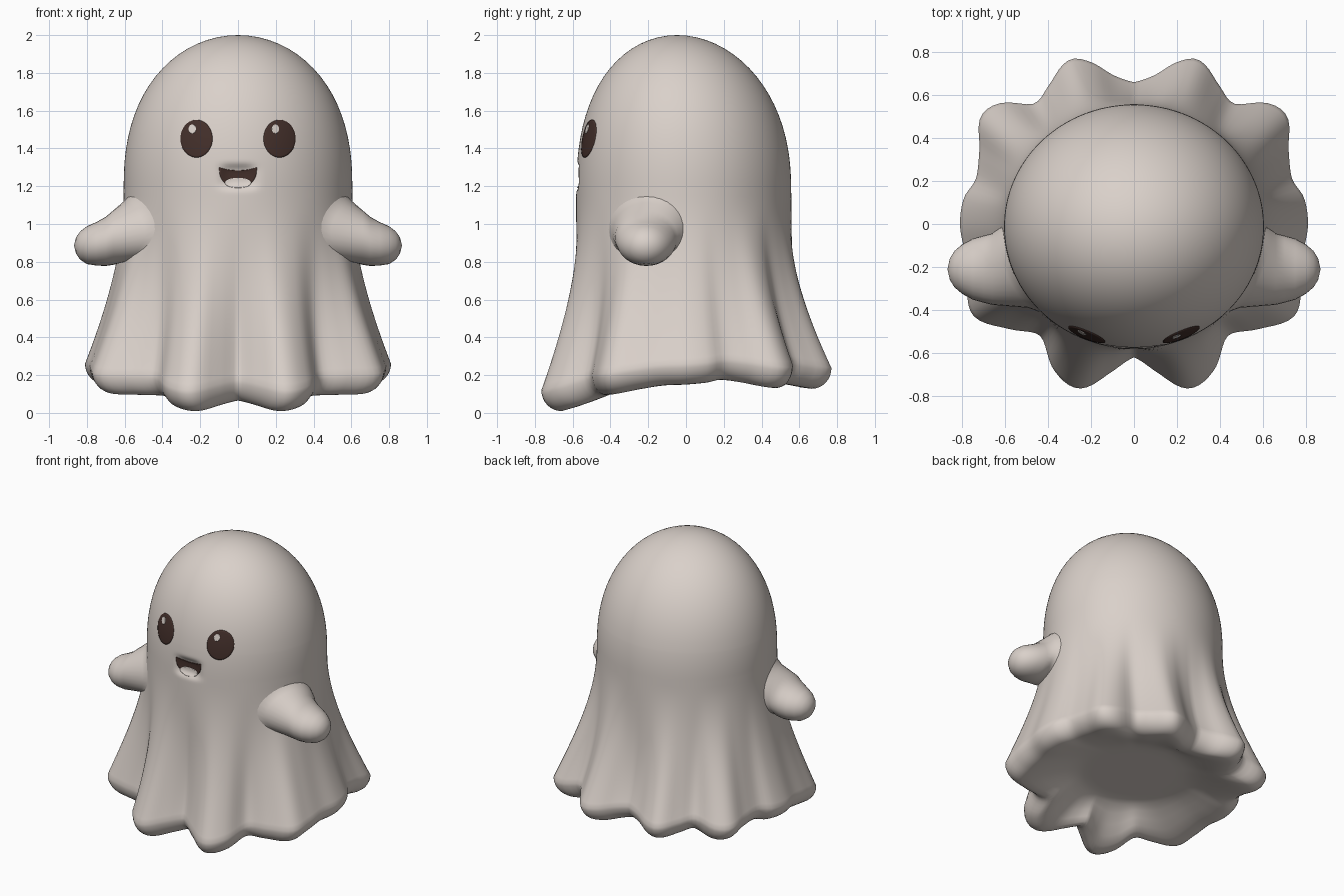
import bpy, bmesh, math

if "Cube" in bpy.data.objects:
    bpy.data.objects.remove(bpy.data.objects["Cube"])

def material(name, rgb):
    m = bpy.data.materials.new(name)
    m.diffuse_color = (*rgb, 1)
    m.use_nodes = True
    m.node_tree.nodes["Principled BSDF"].inputs["Base Color"].default_value = m.diffuse_color
    return m

CREAM = material("warm_cream", (0.70, 0.635, 0.59))
BROWN = material("dark_brown", (0.055, 0.028, 0.023))

# Hem outline: angle from the front, radius, hem height (mirrored left/right)
HEM = [(0, .62, .065), (8, .69, .045), (18, .805, .01), (28, .78, .03), (40, .68, .085),
       (50, .76, .095), (60, .86, .10), (70, .83, .125), (80, .80, .145), (90, .81, .15),
       (99, .80, .16), (106, .765, .175), (116, .80, .16), (125, .87, .135), (132, .84, .135),
       (140, .73, .165), (148, .755, .15), (158, .82, .13), (164, .79, .13), (172, .70, .15),
       (180, .66, .165)]

def hem(angle):
    """Smoothly interpolated (radius, height) of the hem."""
    d = abs((math.degrees(angle) + 180) % 360 - 180)
    i = next((k for k in range(len(HEM) - 1) if d <= HEM[k + 1][0]), len(HEM) - 2)
    p0, p1, p2, p3 = HEM[max(i - 1, 0)], HEM[i], HEM[i + 1], HEM[min(i + 2, len(HEM) - 1)]
    u = (d - p1[0]) / (p2[0] - p1[0])
    return [0.5 * (2 * p1[c] + (p2[c] - p0[c]) * u
                   + (2 * p0[c] - 5 * p1[c] + 4 * p2[c] - p3[c]) * u * u
                   + (3 * p1[c] - p0[c] - 3 * p2[c] + p3[c]) * u ** 3) for c in (1, 2)]

def section(z):
    """Half width, half depth and y centre of the plain upper body."""
    u = max(0, (z - 1.2) / 0.8)
    a = 0.605 * math.sqrt(max(0, 1 - u ** 2.3)) + 0.015 * max(0, 1.2 - z)
    return a, a * (0.94 - 0.02 * u), -0.012 - 0.035 * u * u

def dent(x, z):
    """Depth of the hollow around the mouth."""
    return 0.03 * math.exp(-(x / 0.09) ** 4 - ((z - 1.25) / 0.06) ** 4)

def body_point(t, z):
    a, b, cy = section(z)
    x, y = a * math.sin(t), cy - b * math.cos(t)
    return x, y + (dent(x, z) if y < 0 else 0), z

def skin(name, rings, mat, close_start=None, close_end=None):
    """Loft closed rings of points, with optional end poles."""
    bm = bmesh.new()
    loops = [[bm.verts.new(p) for p in r] for r in rings]
    n = len(loops[0])
    for r0, r1 in zip(loops, loops[1:]):
        for i in range(n):
            bm.faces.new((r0[i], r0[(i + 1) % n], r1[(i + 1) % n], r1[i]))
    for pole, loop in ((close_start, loops[0]), (close_end, loops[-1])):
        if pole:
            v = bm.verts.new(pole)
            for i in range(n):
                bm.faces.new((v, loop[i], loop[(i + 1) % n]))
    bmesh.ops.recalc_face_normals(bm, faces=bm.faces)
    me = bpy.data.meshes.new(name)
    bm.to_mesh(me)
    bm.free()
    me.materials.append(mat)
    me.polygons.foreach_set("use_smooth", [True] * len(me.polygons))
    ob = bpy.data.objects.new(name, me)
    bpy.context.collection.objects.link(ob)
    return ob

# Body: dome, flaring folded skirt, rolled hem and hollow underside
N = 180
ANGLES = [2 * math.pi * i / N for i in range(N)]
TOP = 1.14
rings = []
for k in range(1, 17):                                   # dome
    z = 1.4 + 0.6 * math.cos(k / 16 * math.pi / 2)
    rings.append([body_point(t, z) for t in ANGLES])
for k in range(1, 25):                                   # face band
    z = 1.4 - (1.4 - TOP) * k / 24
    rings.append([body_point(t, z) for t in ANGLES])
for k in range(1, 31):                                   # skirt
    s, ring = k / 30, []
    for t in ANGLES:
        R, h = hem(t)
        z = TOP + (h + 0.11 - TOP) * s
        x, y, _ = body_point(t, z)
        w = s ** 2.05
        f = 1.3 * (R - 0.77) * s * s * (1 - s)
        ring.append((x + (R * math.sin(t) - x) * w + f * math.sin(t),
                     y + (-R * math.cos(t) - y) * w - f * math.cos(t), z))
    rings.append(ring)

def under_ring(fn):
    ring = []
    for t in ANGLES:
        r, z = fn(*hem(t))
        ring.append((r * math.sin(t), -r * math.cos(t), z))
    rings.append(ring)

for k in range(1, 9):                                    # rolled hem
    q = k / 8 * math.pi / 2
    under_ring(lambda R, h: (R - 0.11 * (1 - math.cos(q)), h + 0.11 * (1 - math.sin(q))))
for k in range(1, 12):                                   # underside
    u = k / 12
    v = min(1, u * 2)
    v = v * v * (3 - 2 * v)
    under_ring(lambda R, h: (((R - 0.11) * (1 - v) + 0.66 * v) * (1 - u), h + (0.23 - h) * v))
skin("ghost_body", rings, CREAM, (0, -0.047, 2.0), (0, 0, 0.23))

# Arms: stubby lofts (x, z, half depth, half height) with a flared root that follows the body
ROOT = [(-0.02, .98, .225, .195), (0.004, .968, .198, .172), (0.035, .955, .18, .158)]
ARM = [(.66, .928, .166, .144), (.70, .908, .156, .13), (.75, .895, .142, .115), (.80, .888, .115, .1),
       (.835, .886, .085, .075), (.857, .886, .05, .044)]

def body_x(y, z):
    a, b, cy = section(z)
    return a * math.sqrt(max(0.05, 1 - ((y - cy) / b) ** 2)) + 0.05 * max(0, 0.95 - z)

for side, label in ((-1, "left"), (1, "right")):
    arm = []
    for is_root, table in ((True, ROOT), (False, ARM)):
        for x, zc, ry, rz in table:
            ring = []
            for i in range(32):
                a = 2 * math.pi * i / 32
                y, z = -0.21 + ry * math.cos(a), zc + rz * math.sin(a)
                ring.append((side * (x + (body_x(y, z) if is_root else 0)), y, z))
            arm.append(ring)
    skin(label + "_arm", arm, CREAM, None, (side * 0.868, -0.21, 0.886))

def face_plate(name, centre, outline, mat, lift, bulge=0.0):
    """Thin patch laid on the front of the body; outline is (x, z) offsets."""
    def on_body(dx, dz, f):
        x, z = centre[0] + dx * f, centre[1] + dz * f
        a, b, cy = section(z)
        return x, cy - b * math.sqrt(1 - (x / a) ** 2) + dent(x, z) - lift - bulge * (1 - f * f), z
    rings = [[on_body(dx, dz, j / 10) for dx, dz in outline] for j in range(10, 0, -1)]
    rim = [(x, y + lift + 0.004, z) for x, y, z in rings[0]]
    skin(name, [rim] + rings, mat, None, on_body(0, 0, 0))

def ellipse(rx, rz, n=40):
    return [(rx * math.cos(2 * math.pi * i / n), rz * math.sin(2 * math.pi * i / n)) for i in range(n)]

# Eyes with small highlights
for side, label in ((-1, "left"), (1, "right")):
    face_plate(label + "_eye", (side * 0.22, 1.452), ellipse(0.085, 0.1), BROWN, 0.004, 0.004)
    face_plate(label + "_eye_highlight", (side * 0.22 - 0.022, 1.503), ellipse(0.02, 0.024, 20), CREAM, 0.0095)

# Open smiling mouth: sagging top edge and rounded bottom
top = [(0.1 - 0.2 * i / 16, 0.034 + 0.016 * abs(1 - i / 8) ** 2) for i in range(17)]
low = [(-0.1 * math.cos(math.pi * i / 20), 0.04 - 0.1 * math.sin(math.pi * i / 20) ** 0.9) for i in range(1, 20)]
face_plate("mouth", (0, 1.25), top + low, BROWN, 0.005)

# Tongue filling the lower part of the mouth
face_plate("tongue", (0.0, 1.218), ellipse(0.07, 0.027, 32), CREAM, 0.009)
